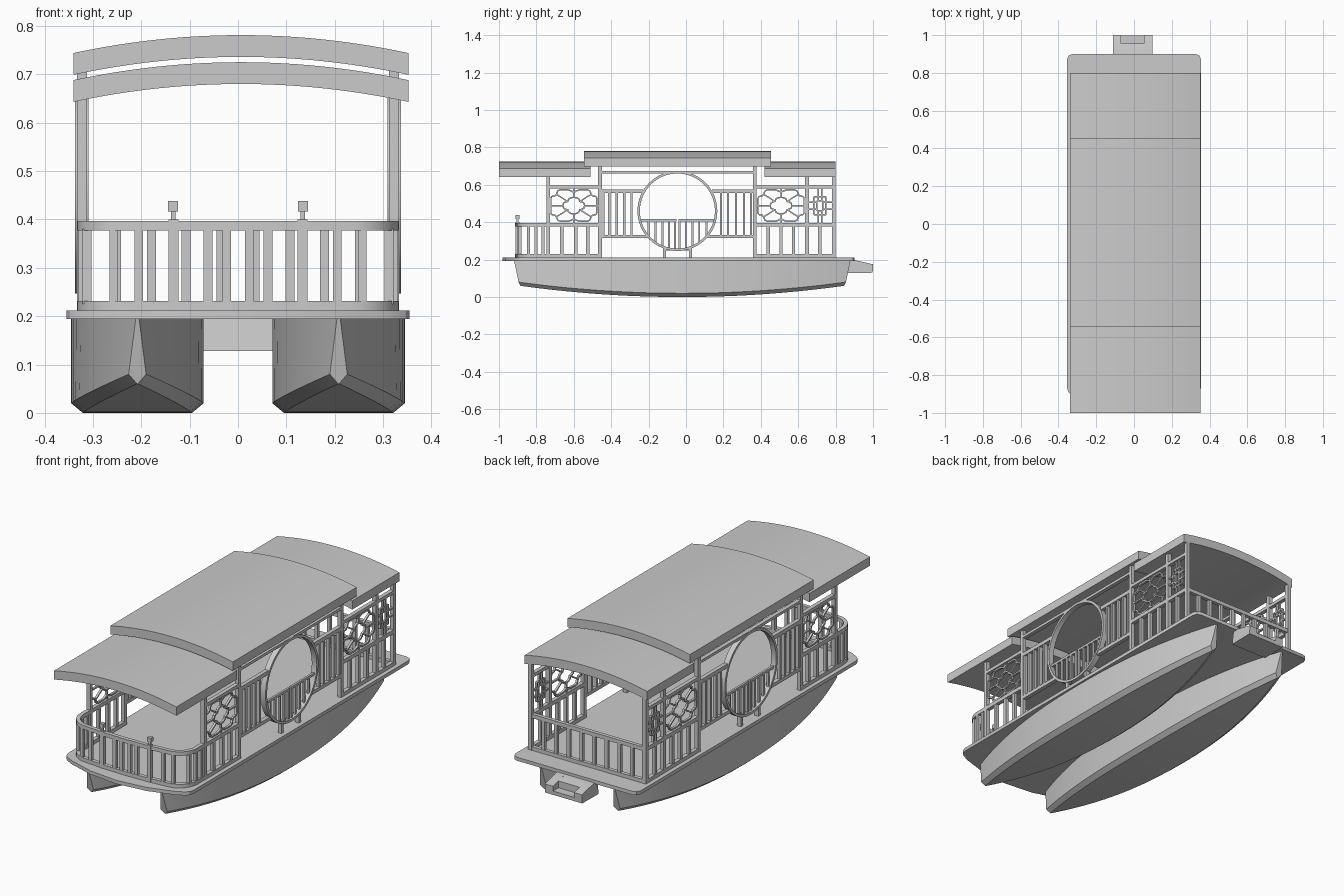
import bpy, bmesh, math
from mathutils import Vector

if "Cube" in bpy.data.objects:
    bpy.data.objects.remove(bpy.data.objects["Cube"])


def finish(bm, name, mirror=False):
    bmesh.ops.recalc_face_normals(bm, faces=bm.faces[:])
    me = bpy.data.meshes.new(name)
    bm.to_mesh(me)
    bm.free()
    ob = bpy.data.objects.new(name, me)
    bpy.context.collection.objects.link(ob)
    if mirror:
        ob.modifiers.new("mirror", 'MIRROR')
    bpy.ops.object.select_all(action='DESELECT')
    ob.select_set(True)
    bpy.context.view_layer.objects.active = ob
    bpy.ops.object.shade_smooth_by_angle(angle=math.radians(30))
    return ob


def loft(bm, rings, closed=False):
    """Skin equal-length closed rings; cap the ends unless closed."""
    vr = [[bm.verts.new(p) for p in r] for r in rings]
    n = len(vr[0])
    for i in range(len(vr) if closed else len(vr) - 1):
        a, b = vr[i], vr[(i + 1) % len(vr)]
        for j in range(n):
            bm.faces.new((a[j], a[(j + 1) % n], b[(j + 1) % n], b[j]))
    if not closed:
        bm.faces.new(vr[0])
        bm.faces.new(vr[-1])


def box(bm, x0, x1, y0, y1, z0, z1):
    loft(bm, [[(x0, y0, z), (x1, y0, z), (x1, y1, z), (x0, y1, z)] for z in (z0, z1)])


def ribbon(bm, pts, w, lo, hi, place, closed=False):
    """Square bar along a 2D path, extruded from lo to hi along the third axis."""
    rings, n = [], len(pts)
    for i in range(n):
        p = Vector(pts[i])
        a = Vector(pts[(i - 1) % n if closed else max(i - 1, 0)])
        b = Vector(pts[(i + 1) % n if closed else min(i + 1, n - 1)])
        t = (b - a).normalized()
        o = Vector((-t.y, t.x)) * w / 2
        rings.append([place(*(p + s * o), h) for s, h in ((-1, lo), (1, lo), (1, hi), (-1, hi))])
    loft(bm, rings, closed)


def wall(a, b, h):
    return (h, a, b)


def plan(a, b, h):
    return (a, b, h)


def four_way(quad, cy, cz):
    """Mirror a quarter outline into a closed loop."""
    q = quad + [(-a, b) for a, b in quad[::-1][(1 if quad[-1][0] == 0 else 0):]]
    q = q + [(-a, -b) for a, b in q[1:-1]]
    return [(cy + a, cz + b) for a, b in q]


X0, X1 = 0.312, 0.333      # wall thickness
L0, L1 = 0.317, 0.328      # lattice thickness
DECK = 0.212

# Twin hulls, pointed at both ends with a chined bottom
bm = bmesh.new()
rings = []
N = 28
for i in range(N + 1):
    t = math.sin(math.pi * (i / N - 0.5))
    k = 1 - abs(t) ** 2.3
    w, wc, wb = 0.003 + 0.134 * k, 0.018 + 0.119 * k, 0.001 + 0.112 * k
    zc, zb = 0.02 + 0.06 * t * t, 0.06 * t * t
    yt, yc, yb = -0.02 + 0.9 * t, -0.02 + 0.875 * t, -0.02 + 0.865 * t
    half = [(w, yt, 0.198), (wc, yc, zc), (wb, yb, zb)]
    rings.append([(0.208 + a, y, z) for a, y, z in half] +
                 [(0.208 - a, y, z) for a, y, z in half[::-1]])
loft(bm, rings)
finish(bm, "hull", True)

# Deck plate with bowed front
half = [(0.16, -0.965), (0.29, -0.925), (0.33, -0.905), (0.347, -0.89), (0.355, -0.865),
        (0.355, 0.87), (0.346, 0.892), (0.325, 0.9)]
outline = [(0, -0.982)] + half + [(-x, y) for x, y in half[::-1]]
bm = bmesh.new()
loft(bm, [[(x, y, z) for x, y in outline] for z in (0.194, DECK)])
finish(bm, "deck")

# Stern step with a recess between two arms
bm = bmesh.new()
for x0, x1, cut in ((-0.112, -0.068, 0), (-0.068, 0.052, 1), (0.052, 0.098, 0)):
    prof = [(0.865, 0.128), (0.998, 0.13), (1.0, 0.175), (0.9, 0.198), (0.875, 0.198)]
    if cut:
        prof = [(0.865, 0.128), (0.998, 0.13), (0.999, 0.15), (0.955, 0.15),
                (0.955, 0.185), (0.9, 0.198), (0.875, 0.198)]
    loft(bm, [[(x, y, z) for y, z in prof] for x in (x0, x1)])
finish(bm, "stern_step")


# Arched roofs
def roof(name, y0, y1, edge):
    bm = bmesh.new()
    xs = [-1 + 2 * i / 24 for i in range(25)]
    top = [(0.006 + 0.346 * u, edge + 0.037 * (1 - u * u)) for u in xs]
    ring = [(x, z + 0.045) for x, z in top] + [(x, z) for x, z in top[::-1]]
    loft(bm, [[(x, y, z) for x, z in ring] for y in (y0, y1)])
    finish(bm, name)


roof("front_roof", -1.0, -0.51, 0.643)
roof("rear_roof", 0.42, 0.8, 0.643)
roof("middle_roof", -0.545, 0.455, 0.699)

# Cabin posts and long rails
bm = bmesh.new()
for y, top in ((-0.737, 0.655), (-0.46, 0.71), (0.367, 0.71), (0.647, 0.655), (0.79, 0.655)):
    box(bm, X0, X1, y - 0.01, y + 0.01, DECK - 0.005, top)
for y0, y1, z0, z1 in ((-0.737, -0.46, 0.58, 0.597), (0.367, 0.79, 0.58, 0.597),
                       (-0.46, 0.367, 0.66, 0.674),
                       (-0.46, -0.23, 0.555, 0.575), (0.14, 0.367, 0.555, 0.575),
                       (-0.46, -0.20, 0.315, 0.333), (0.11, 0.367, 0.315, 0.333),
                       (-0.75, -0.46, DECK, 0.231), (-0.75, -0.46, 0.377, 0.397),
                       (0.367, 0.79, DECK, 0.231), (0.367, 0.79, 0.377, 0.397)):
    box(bm, X0, X1, y0, y1, z0, z1)
finish(bm, "cabin_frame", True)

# Side balusters
bm = bmesh.new()
for ys, z0, z1, w in (((-0.665, -0.59, -0.525, 0.44, 0.508, 0.575, 0.715), 0.225, 0.38, 0.018),
                      ((-0.442, -0.41, -0.37, -0.33, -0.292, 0.187, 0.225, 0.267, 0.31, 0.348),
                       0.325, 0.56, 0.012)):
    for y in ys:
        box(bm, X0 + 0.002, X1 - 0.002, y - w / 2, y + w / 2, z0, z1)
finish(bm, "side_balusters", True)

# Moon window with low double gate
bm = bmesh.new()
cy, cz, r = -0.046, 0.46, 0.207
ribbon(bm, [(cy + r * math.cos(a), cz + r * math.sin(a))
            for a in (2 * math.pi * i / 64 for i in range(64))], 0.013, 0.309, 0.337, wall, True)
finish(bm, "moon_window", True)
bm = bmesh.new()
for s in (-1, 1):
    a, b = sorted((cy + s * 0.006, cy + s * 0.2))
    box(bm, L0, L1, a, b, 0.405, 0.417)
    for d in (0.012, 0.045, 0.08, 0.117, 0.155):
        box(bm, L0, L1, cy + s * d - 0.005, cy + s * d + 0.005,
            cz - math.sqrt(r * r - d * d), 0.41)
    y = cy + s * 0.07
    box(bm, X0, X1, y - 0.008, y + 0.008, DECK - 0.005, 0.268)
box(bm, L0, L1, cy - 0.075, cy + 0.075, 0.248, 0.258)
finish(bm, "moon_window_gate", True)

# Cloud-shaped lattice panels
outer = [(0.124, 0), (0.124, 0.038), (0.118, 0.048), (0.1, 0.052), (0.092, 0.062),
         (0.086, 0.078), (0.074, 0.084), (0.03, 0.084), (0.012, 0.078), (0, 0.07)]
cloud = [(0.058, 0), (0.054, 0.014), (0.042, 0.02), (0.032, 0.022), (0.028, 0.034),
         (0.016, 0.042), (0, 0.044)]
for name, py in (("front_lattice", -0.6), ("rear_lattice", 0.508)):
    pz = 0.489
    bm = bmesh.new()
    ribbon(bm, four_way(outer, py, pz), 0.008, L0, L1, wall, True)
    ribbon(bm, four_way(cloud, py, pz), 0.008, L0, L1, wall, True)
    for s in (-1, 1):
        for a, b in (((0.057, 0), (0.13, 0)), ((0, 0.043), (0, 0.095))):
            ribbon(bm, [(py + s * a[0], pz + s * a[1]), (py + s * b[0], pz + s * b[1])],
                   0.008, L0, L1, wall)
        for q in (-1, 1):
            ribbon(bm, [(py + s * 0.034, pz + q * 0.022), (py + s * 0.06, pz + q * 0.04),
                        (py + s * 0.093, pz + q * 0.06)], 0.007, L0, L1, wall)
    finish(bm, name, True)

# Small square lattice near the stern
bm = bmesh.new()
py, pz = 0.716, 0.488
for hw, hh in ((0.016, 0.026), (0.032, 0.048)):
    ribbon(bm, four_way([(hw, 0), (hw, hh - 0.001), (hw - 0.001, hh), (0, hh)], py, pz),
           0.008, L0, L1, wall, True)
for s in (-1, 1):
    for a, b, c, d in ((0.016, 0.018, 0.065, 0.018), (0.016, -0.018, 0.065, -0.018),
                       (0.01, 0.026, 0.01, 0.095), (-0.01, 0.026, -0.01, 0.095)):
        ribbon(bm, [(py + s * a, pz + s * b), (py + s * c, pz + s * d)], 0.008, L0, L1, wall)
finish(bm, "stern_lattice", True)

# Bow railing: rounded corners, slightly bowed front
side = [(0.322, -0.735), (0.322, -0.79)]
side += [(0.232 + 0.09 * math.cos(a), -0.8 - 0.092 * math.sin(a))
         for a in (math.pi / 2 * i / 8 for i in range(9))]
side += [(0.12, -0.901)]
path = side + [(0, -0.904)] + [(-x, y) for x, y in side[::-1]]
bm = bmesh.new()
for z0, z1 in ((DECK - 0.002, 0.231), (0.377, 0.397)):
    ribbon(bm, path, 0.02, z0, z1, plan)
finish(bm, "bow_rail")
bm = bmesh.new()
for x, y in ((0.322, -0.765), (0.322, -0.803), (0.312, -0.842), (0.257, -0.888), (0.205, -0.895),
             (0.062, -0.903), (0.023, -0.904)):
    box(bm, x - 0.009, x + 0.009, y - 0.008, y + 0.008, 0.225, 0.38)
finish(bm, "bow_balusters", True)
bm = bmesh.new()
box(bm, 0.123, 0.144, -0.911, -0.891, DECK, 0.4)
box(bm, 0.129, 0.139, -0.906, -0.896, 0.4, 0.416)
box(bm, 0.124, 0.145, -0.911, -0.89, 0.416, 0.438)
finish(bm, "bow_gate_posts", True)

# Stern railing
bm = bmesh.new()
for z0, z1 in ((DECK - 0.002, 0.231), (0.377, 0.397)):
    box(bm, -0.322, 0.322, 0.78, 0.799, z0, z1)
for i in range(1, 9):
    x = -0.322 + 0.644 * i / 9
    box(bm, x - 0.009, x + 0.009, 0.782, 0.797, 0.225, 0.38)
finish(bm, "stern_railing")
